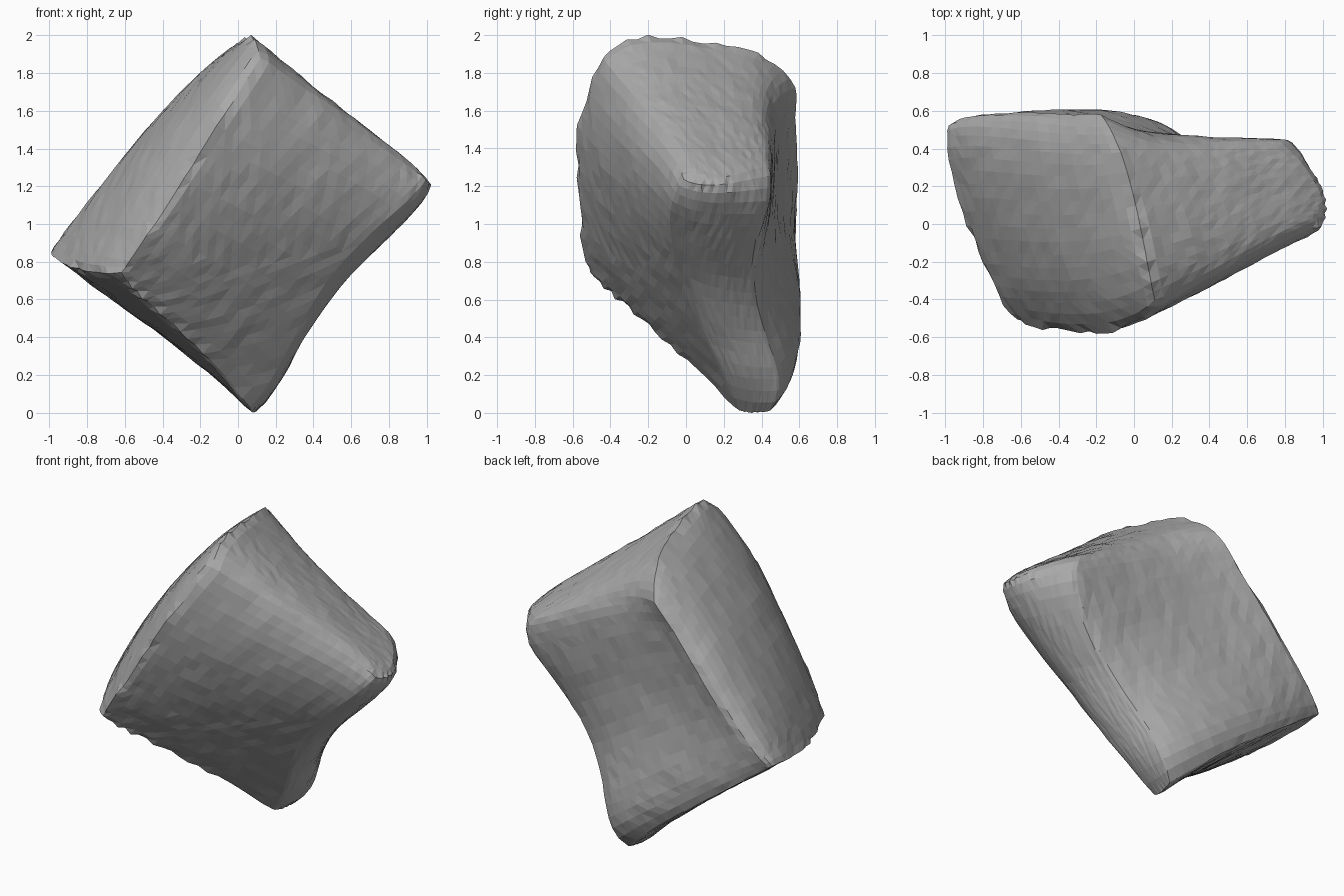
import bpy, bmesh, random
from mathutils import Vector, noise

random.seed(4)
old = bpy.data.objects.get("Cube")
if old:
    bpy.data.objects.remove(old, do_unlink=True)

# Block corners: top, right, bottom, left on the front (f) and back (b)
corners = {
    "Tf": (.12, -.45, 1.89), "Rf": (.98, .02, 1.25),
    "Bf": (.06, .27, .01), "Lf": (-.62, -.52, .74),
    "Tb": (-.18, .59, 1.72), "Rb": (.77, .44, 1.32),
    "Bb": (.1, .44, 0), "Lb": (-.95, .52, .82),
}
# Points that bend each edge between its two corners
bends = {
    ("Tf", "Rf"): [(.46, -.25, 1.65), (.79, -.06, 1.42)],
    ("Rf", "Bf"): [(.84, -.08, 1.07), (.52, -.04, .75), (.29, .11, .38)],
    ("Bf", "Lf"): [(-.22, -.07, .34), (-.46, -.32, .56)],
    ("Lf", "Tf"): [(-.42, -.57, 1.03), (-.14, -.575, 1.47)],
    ("Tb", "Rb"): [(.14, .465, 1.63), (.45, .435, 1.48)],
    ("Rb", "Bb"): [(.75, .41, .98), (.46, .365, .63), (.27, .46, .3)],
    ("Bb", "Lb"): [(-.2, .57, .26), (-.6, .575, .57)],
    ("Lb", "Tb"): [(-.74, .59, 1.05), (-.44, .59, 1.42)],
    ("Tf", "Tb"): [(.07, -.2, 2), (.01, .1, 1.97), (-.07, .38, 1.9)],
    ("Rf", "Rb"): [(.99, .16, 1.24), (.9, .31, 1.28)],
    ("Bf", "Bb"): [(.08, .36, -.01)],
    ("Lf", "Lb"): [(-.78, -.27, .74), (-.91, .06, .78), (-.99, .4, .84)],
}
# Each side as a loop of corners, with the bulge of its middle
sides = [
    ("Tf Rf Bf Lf", (0, -.03, 0)),
    ("Tb Rb Bb Lb", (0, 0, 0)),
    ("Lf Tf Tb Lb", (-.06, 0, .05)),
    ("Tf Rf Rb Tb", (-.02, 0, -.03)),
    ("Rf Bf Bb Rb", (.01, 0, -.01)),
    ("Bf Lf Lb Bb", (0, 0, 0)),
]
STEPS = 20


def edge_point(a, b, t):
    """Smooth curve through an edge's corners and bends."""
    if (a, b) not in bends:
        a, b, t = b, a, 1 - t
    pts = [Vector(p) for p in [corners[a], *bends[a, b], corners[b]]]
    last = len(pts) - 1
    for level in range(1, last + 1):
        for i in range(last + 1 - level):
            s = (t * last - i) / level
            pts[i] = pts[i].lerp(pts[i + 1], s)
    return pts[0]


def side_point(names, bulge, u, v):
    """Patch stretched between the four edges of one side."""
    a, b, c, d = names
    ca, cb, cc, cd = (Vector(corners[n]) for n in names)
    across = edge_point(a, b, u).lerp(edge_point(d, c, u), v)
    down = edge_point(a, d, v).lerp(edge_point(b, c, v), u)
    flat = ca.lerp(cb, u).lerp(cd.lerp(cc, u), v)
    return across + down - flat + Vector(bulge) * 16 * u * (1 - u) * v * (1 - v)


def soften(verts, times):
    for _ in range(times):
        bmesh.ops.smooth_vert(bm, verts=verts, factor=.4,
                              use_axis_x=True, use_axis_y=True, use_axis_z=True)


# Six patches welded into one closed block
bm = bmesh.new()
for loop, bulge in sides:
    names = loop.split()
    grid = [[bm.verts.new(side_point(names, bulge, i / STEPS, j / STEPS))
             for j in range(STEPS + 1)] for i in range(STEPS + 1)]
    for i in range(STEPS):
        for j in range(STEPS):
            bm.faces.new((grid[i][j], grid[i + 1][j],
                          grid[i + 1][j + 1], grid[i][j + 1]))
bmesh.ops.remove_doubles(bm, verts=bm.verts, dist=.0005)
bmesh.ops.recalc_face_normals(bm, faces=bm.faces)
bm.normal_update()

# Worn front edges and a rounder shoulder at the back
worn = {v for e in bm.edges if len(e.link_faces) == 2
        and e.calc_face_angle(0) > .6 for v in e.verts if v.co.y < .4}
soften(bm.verts[:], 1)
soften([v for v in bm.verts if v.co.x > .1 and v.co.y > .25 and v.co.z > .8], 3)
bm.normal_update()

# Chips along the worn edges and gentle unevenness elsewhere
for v in bm.verts:
    size = min(e.calc_length() for e in v.link_edges)
    chip = min(.016, size * .35) if v in worn else min(.003, size * .1)
    rough = noise.noise(v.co * 5) * .006
    v.co += v.normal * (rough + random.uniform(-chip, chip))

# Rest the block on the ground
ground = min(v.co.z for v in bm.verts)
bmesh.ops.translate(bm, verts=bm.verts, vec=(0, 0, -ground))
bmesh.ops.triangulate(bm, faces=bm.faces)
bmesh.ops.recalc_face_normals(bm, faces=bm.faces)

mesh = bpy.data.meshes.new("rock")
bm.to_mesh(mesh)
bm.free()
rock = bpy.data.objects.new("rock", mesh)
bpy.context.collection.objects.link(rock)

# Plain grey stone
stone = bpy.data.materials.new("grey stone")
stone.use_nodes = True
colour = (.4, .4, .4, 1)
stone.diffuse_color = colour
stone.node_tree.nodes["Principled BSDF"].inputs["Base Color"].default_value = colour
mesh.materials.append(stone)
